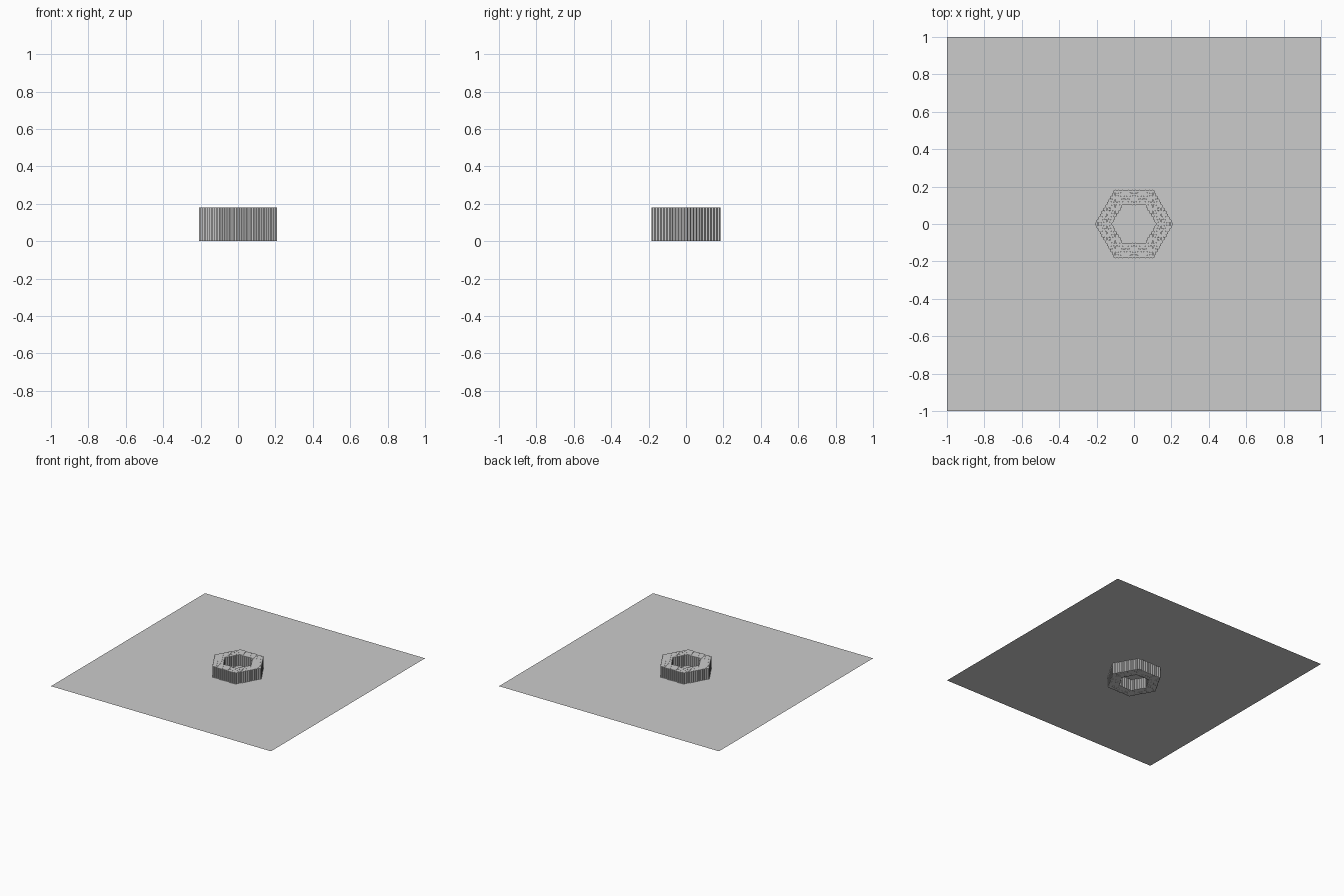
import bpy, bmesh, math
from mathutils import Matrix

if "Cube" in bpy.data.objects:
    bpy.data.objects.remove(bpy.data.objects["Cube"])

PITCH = 0.0182            # centre distance between neighbouring cells
CELL_RADIUS = 0.0103      # slightly under touching, leaving fine seams
HEIGHT = 0.18
FIRST_RING, LAST_RING = 7, 11


def add_object(name, bm):
    mesh = bpy.data.meshes.new(name)
    bm.to_mesh(mesh)
    bm.free()
    obj = bpy.data.objects.new(name, mesh)
    bpy.context.collection.objects.link(obj)
    return obj


# Flat square sheet crossing the cells at mid height
bm = bmesh.new()
bmesh.ops.create_grid(bm, x_segments=1, y_segments=1, size=1,
                      matrix=Matrix.Translation((0, 0, HEIGHT / 2)))
add_object("flat_sheet", bm)

# Hexagonal ring packed from small six-sided prisms, points facing +/-y
bm = bmesh.new()
for q in range(-LAST_RING, LAST_RING + 1):
    for r in range(-LAST_RING, LAST_RING + 1):
        ring = max(abs(q), abs(r), abs(q + r))
        if not FIRST_RING <= ring <= LAST_RING:
            continue
        x = PITCH * (q + r / 2)
        y = PITCH * r * math.sqrt(3) / 2
        place = Matrix.Translation((x, y, HEIGHT / 2)) @ Matrix.Rotation(math.pi / 6, 4, 'Z')
        # normalise orientation so a corner always points along +y
        made = bmesh.ops.create_cone(bm, cap_ends=True, segments=6,
                                     radius1=CELL_RADIUS, radius2=CELL_RADIUS,
                                     depth=HEIGHT)["verts"]
        if max(v.co.y for v in made) > CELL_RADIUS * 0.95:
            place = Matrix.Translation((x, y, HEIGHT / 2))
        bmesh.ops.transform(bm, matrix=place, verts=made)
add_object("hexagonal_cell_ring", bm)
